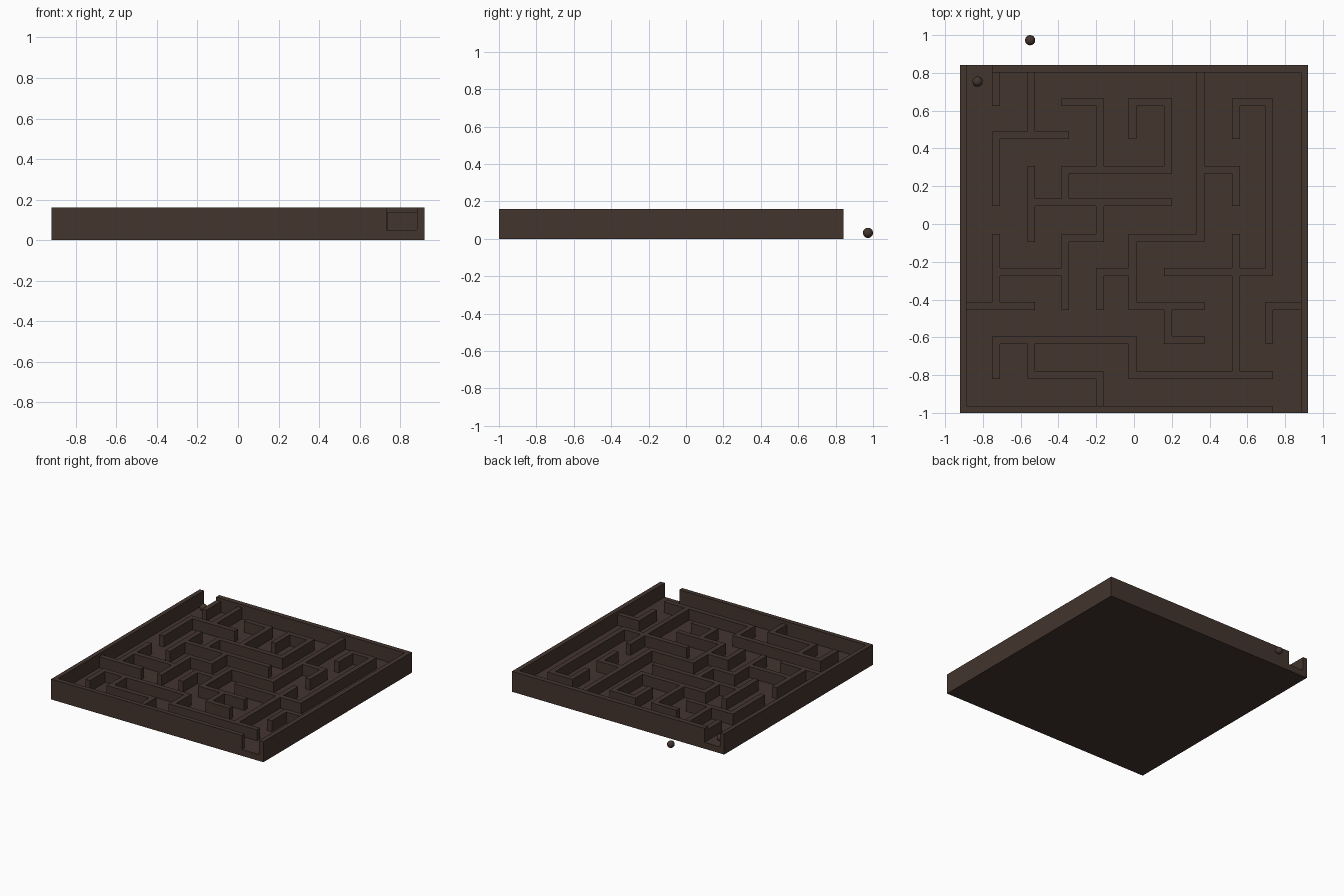
import bpy, bmesh
from mathutils import Matrix

if "Cube" in bpy.data.objects:
    bpy.data.objects.remove(bpy.data.objects["Cube"])

mat = bpy.data.materials.new("dark brown")
mat.diffuse_color = (0.056, 0.035, 0.027, 1)
mat.use_nodes = True
mat.node_tree.nodes["Principled BSDF"].inputs["Base Color"].default_value = mat.diffuse_color


def finish(name, bm):
    me = bpy.data.meshes.new(name)
    bm.to_mesh(me)
    bm.free()
    me.materials.append(mat)
    ob = bpy.data.objects.new(name, me)
    bpy.context.collection.objects.link(ob)
    return ob


def add_box(bm, x0, x1, y0, y1, z0, z1):
    m = Matrix.Translation(((x0 + x1) / 2, (y0 + y1) / 2, (z0 + z1) / 2))
    m = m @ Matrix.Diagonal((x1 - x0, y1 - y0, z1 - z0, 1))
    bmesh.ops.create_cube(bm, size=1, matrix=m)


def box(name, *dims):
    bm = bmesh.new()
    add_box(bm, *dims)
    return finish(name, bm)


L, R, F, B = -0.921, 0.921, -1.0, 0.842      # board outline
FLOOR, INNER, OUTER, T = 0.05, 0.136, 0.16, 0.04

# Floor slab and outer walls, with gaps at the back left and front right
box("floor", L, R, F, B, 0, FLOOR)
box("left_wall", L, L + 0.035, F, B, FLOOR, OUTER)
box("right_wall", R - 0.037, R, F, B, FLOOR, OUTER)
box("back_wall", -0.752, R - 0.037, B - 0.04, B, FLOOR, OUTER)
box("front_wall", L + 0.035, 0.733, F, F + 0.036, FLOOR, OUTER)

# Maze walls: paths on a 10 x 10 cell grid, each point is (column, row)
cols = [-0.89, -0.73, -0.545, -0.365, -0.18, -0.008, 0.18, 0.352, 0.54, 0.717, 0.89]
rows = [0.815, 0.645, 0.47, 0.288, 0.114, -0.074, -0.254, -0.434, -0.614, -0.8, -0.975]
paths = [
    "1,0 1,1", "2,0 2,2", "3,2 1,2 1,4", "2,3 2,5", "2,4 6,4", "3,1 4,1 4,3",
    "5,2 5,1 6,1 6,3 3,3 3,4", "4,4 4,5 3,5 3,7", "3,6 1,6", "1,5 1,7", "0,7 2,7",
    "7,0 7,5 5,5 5,7 7,7", "6,7 6,8 7,8", "5,6 4,6 4,7", "7,3 8,3 8,4",
    "8,2 8,1 9,1 9,6 6,6", "8,5 8,9", "9,9 5,9 5,8 1,8 1,9",
    "2,8 2,9 4,9 4,10", "10,7 9,7 9,8",
]
bm = bmesh.new()
for path in paths:
    pts = [tuple(map(int, p.split(","))) for p in path.split()]
    for (c0, r0), (c1, r1) in zip(pts, pts[1:]):
        xs, ys = sorted((cols[c0], cols[c1])), sorted((rows[r0], rows[r1]))
        add_box(bm, xs[0] - T / 2, xs[1] + T / 2, ys[0] - T / 2, ys[1] + T / 2, FLOOR, INNER)
finish("maze_walls", bm)

# Two balls: one in the maze entrance, one outside behind the board
for name, loc in (("ball_inside", (-0.828, 0.754, FLOOR + 0.027)),
                  ("ball_outside", (-0.55, 0.973, 0.032))):
    bm = bmesh.new()
    bmesh.ops.create_uvsphere(bm, u_segments=32, v_segments=16, radius=0.027)
    for f in bm.faces:
        f.smooth = True
    finish(name, bm).location = loc
